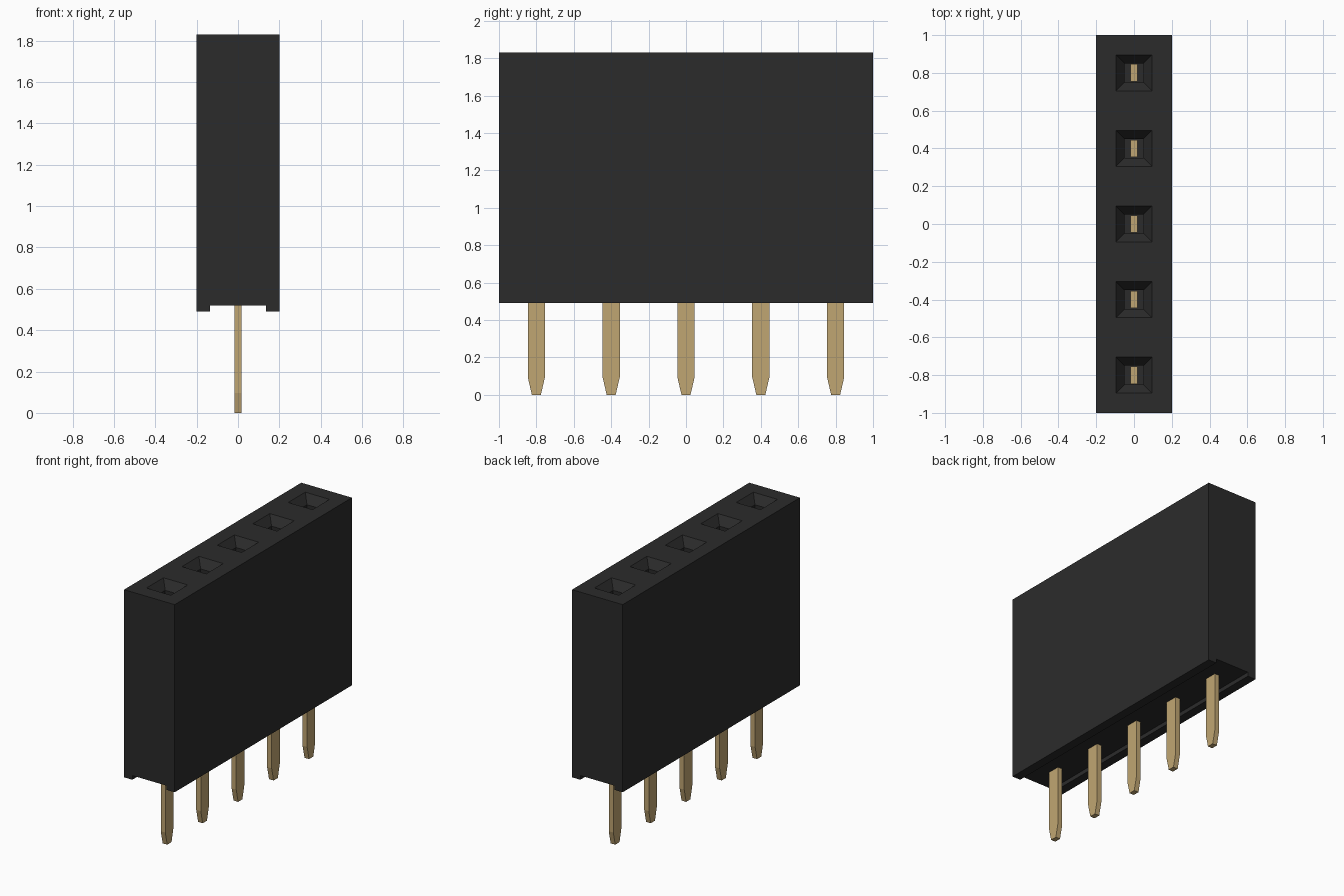
import bpy

if "Cube" in bpy.data.objects:
    bpy.data.objects.remove(bpy.data.objects["Cube"])

PITCH = 0.4
ROWS = [(i - 2) * PITCH for i in range(5)]
TOP, BASE, CHANNEL = 1.83, 0.49, 0.52


def mesh_object(name, verts, faces, color=None):
    mesh = bpy.data.meshes.new(name)
    mesh.from_pydata(verts, [], faces)
    obj = bpy.data.objects.new(name, mesh)
    bpy.context.collection.objects.link(obj)
    if color:
        mat = bpy.data.materials.new(name + "_color")
        mat.diffuse_color = color
        mat.use_nodes = True
        mat.node_tree.nodes["Principled BSDF"].inputs["Base Color"].default_value = mat.diffuse_color
        mesh.materials.append(mat)
    return obj


def loft(name, rings, color=None):
    """Skin equal-length rings (counter-clockwise about the loft direction) and cap both ends."""
    n = len(rings[0])
    verts = [v for ring in rings for v in ring]
    faces = [tuple(reversed(range(n))), tuple(range(len(verts) - n, len(verts)))]
    for r in range(len(rings) - 1):
        for i in range(n):
            j = (i + 1) % n
            faces.append((r * n + i, r * n + j, (r + 1) * n + j, (r + 1) * n + i))
    return mesh_object(name, verts, faces, color)


def rect(hx, hy, y, z):
    return [(-hx, y - hy, z), (hx, y - hy, z), (hx, y + hy, z), (-hx, y + hy, z)]


# Housing: block with a shallow channel along the underside
half = [(0.2, TOP), (0.2, BASE), (0.135, BASE), (0.135, CHANNEL)]
profile = half + [(-x, z) for x, z in reversed(half)]
housing = loft("housing", [[(x, y, z) for x, z in profile] for y in (-1, 1)],
               (0.024, 0.024, 0.024, 1))

# Socket holes: funnel mouth leading into a square shaft
for i, y in enumerate(ROWS):
    cutter = loft(f"socket_cutter_{i + 1}", [
        rect(0.05, 0.05, y, 0.62), rect(0.05, 0.05, y, TOP - 0.06),
        rect(0.096, 0.096, y, TOP), rect(0.096, 0.096, y, TOP + 0.05)])
    cutter.hide_render = True
    cutter.hide_set(True)
    cut = housing.modifiers.new(f"socket_{i + 1}", 'BOOLEAN')
    cut.operation = 'DIFFERENCE'
    cut.solver = 'EXACT'
    cut.object = cutter

# Contact pins: flat blades with tapered tips
for i, y in enumerate(ROWS):
    loft(f"contact_pin_{i + 1}", [
        rect(0.018, 0.024, y, 0), rect(0.018, 0.046, y, 0.095),
        rect(0.018, 0.046, y, 1.4)], (0.53, 0.38, 0.17, 1))
